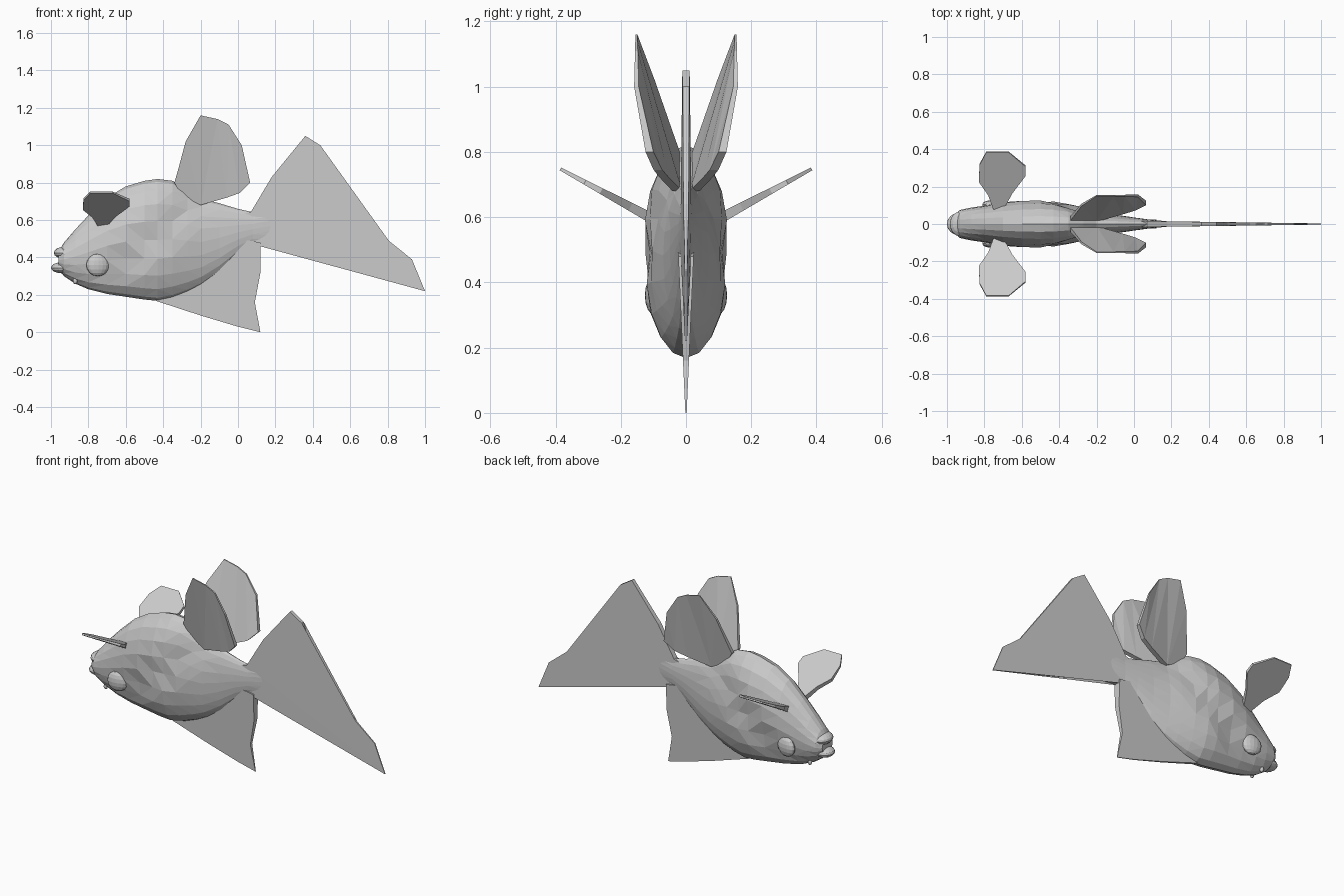
import bpy, bmesh, math
from mathutils import Vector

cube = bpy.data.objects.get("Cube")
if cube:
    bpy.data.objects.remove(cube)

grey = bpy.data.materials.new("fish grey")
grey.use_nodes = True
grey.diffuse_color = (0.6, 0.6, 0.6, 1)
grey.node_tree.nodes["Principled BSDF"].inputs["Base Color"].default_value = (0.6, 0.6, 0.6, 1)


def finish(name, bm):
    bmesh.ops.triangulate(bm, faces=bm.faces[:])
    bmesh.ops.recalc_face_normals(bm, faces=bm.faces[:])
    mesh = bpy.data.meshes.new(name)
    bm.to_mesh(mesh)
    bm.free()
    mesh.materials.append(grey)
    obj = bpy.data.objects.new(name, mesh)
    bpy.context.collection.objects.link(obj)
    return obj


def fin(name, outline, place, normal, half):
    """Thin plate: outline points placed in space, thickened along normal."""
    bm = bmesh.new()
    sides = []
    for s in (1, -1):
        sides.append([bm.verts.new(Vector(place(*p)) + Vector(normal) * s * half(*p)) for p in outline])
    bm.faces.new(sides[0])
    bm.faces.new(sides[1][::-1])
    n = len(outline)
    for i in range(n):
        j = (i + 1) % n
        bm.faces.new((sides[0][j], sides[0][i], sides[1][i], sides[1][j]))
    return finish(name, bm)


def ball(name, centre, size, tilt=0):
    bm = bmesh.new()
    bmesh.ops.create_uvsphere(bm, u_segments=16, v_segments=8, radius=1)
    for v in bm.verts:
        v.co = Vector([c * s for c, s in zip(v.co, size)])
    obj = finish(name, bm)
    obj.location = centre
    obj.rotation_euler[2] = tilt
    return obj


# Body: lofted ellipses (x, bottom, top, half width)
stations = [
    (-.96, .34, .43, .05), (-.93, .30, .48, .075), (-.87, .26, .55, .088),
    (-.8, .23, .625, .098), (-.7, .205, .72, .117), (-.6, .19, .78, .13),
    (-.5, .175, .81, .136), (-.43, .168, .82, .13), (-.35, .185, .81, .112),
    (-.27, .215, .765, .09), (-.2, .25, .715, .07), (-.1, .32, .69, .05),
    (0, .41, .66, .035), (.08, .462, .642, .024), (.18, .48, .66, .014), (.3, .5, .6, .006)]
SIDES = 20
crease_a, crease_dir = Vector((-.25, .68)), Vector((-.4, -.35))


def groove(x, z):
    """Width factor for the diagonal flank crease behind the gills."""
    rel = Vector((x, z)) - crease_a
    t = min(1, max(0, rel.dot(crease_dir) / crease_dir.length_squared))
    d = (rel - crease_dir * t).length
    return 1 - .2 * math.exp(-(d / .07) ** 2)


bm = bmesh.new()
rings = []
for x, lo, hi, w in stations:
    ring = []
    for k in range(SIDES):
        a = math.tau * k / SIDES
        z = (lo + hi) / 2 + (hi - lo) / 2 * math.sin(a)
        ring.append(bm.verts.new((x, w * math.cos(a) * groove(x, z), z)))
    rings.append(ring)
for a, b in zip(rings, rings[1:]):
    for k in range(SIDES):
        m = (k + 1) % SIDES
        bm.faces.new((a[k], a[m], b[m], b[k]))
bm.faces.new(rings[0])
bm.faces.new(rings[-1])
finish("body", bm)

# Lips with a gap between them for the mouth
ball("upper_lip", (-.93, 0, .425), (.055, .066, .032))
ball("lower_lip", (-.94, 0, .345), (.06, .058, .03))

# Tail fin and anal fin on the centre plane
tail = [(.02, .63), (.07, .645), (.18, .83), (.36, 1.05), (.44, 1.0), (.5, .79), (.62, .64),
        (.93, .39), (1, .22), (.6, .335), (.22, .45), (.1, .465), (.02, .5)]
fin("tail_fin", tail, lambda x, z: (x, 0, z), (0, 1, 0), lambda x, z: max(.003, .017 - .016 * x))

anal = [(-.5, .2), (-.43, .165), (-.2, .09), (0, .03), (.12, 0), (.09, .16), (.12, .32),
        (.12, .48), (0, .5), (-.25, .35)]
fin("anal_fin", anal, lambda x, z: (x, 0, z), (0, 1, 0), lambda x, z: .002 + .045 * z)

# Paired fins and eyes
dorsal = [(-.34, .8), (-.32, .87), (-.28, 1.02), (-.2, 1.16), (-.11, 1.14), (-.05, 1.11), (.02, 1.0),
          (.065, .8), (.01, .745), (-.06, .72), (-.2, .68), (-.3, .73)]
pectoral = [(-.75, .08), (-.78, .16), (-.83, .23), (-.825, .32), (-.79, .385), (-.67, .385),
            (-.58, .31), (-.58, .26), (-.65, .17), (-.7, .08)]
for side, s in (("left", 1), ("right", -1)):
    end = "far" if s > 0 else "near"
    fin(f"{end}_dorsal_fin", dorsal,
        lambda x, z: (x, s * min(.152, .033 + .2 * (x + .33) + .27 * (z - .8)), z),
        (0, s, 0), lambda x, z: max(.003, .012 - .025 * (z - .8)))
    fin(f"{end}_pectoral_fin", pectoral,
        lambda x, y: (x, s * y, .61 + .54 * (y - .13)),
        (0, -s * .47, .88), lambda x, y: max(.003, .016 - .04 * (y - .1)))
    ball(f"{end}_eye", (-.75, s * .097, .36), (.062, .028, .06), -s * .15)
    # Small barbel under the chin
    ball(f"{end}_barbel", (-.87, s * .04, .275), (.012, .012, .018))
